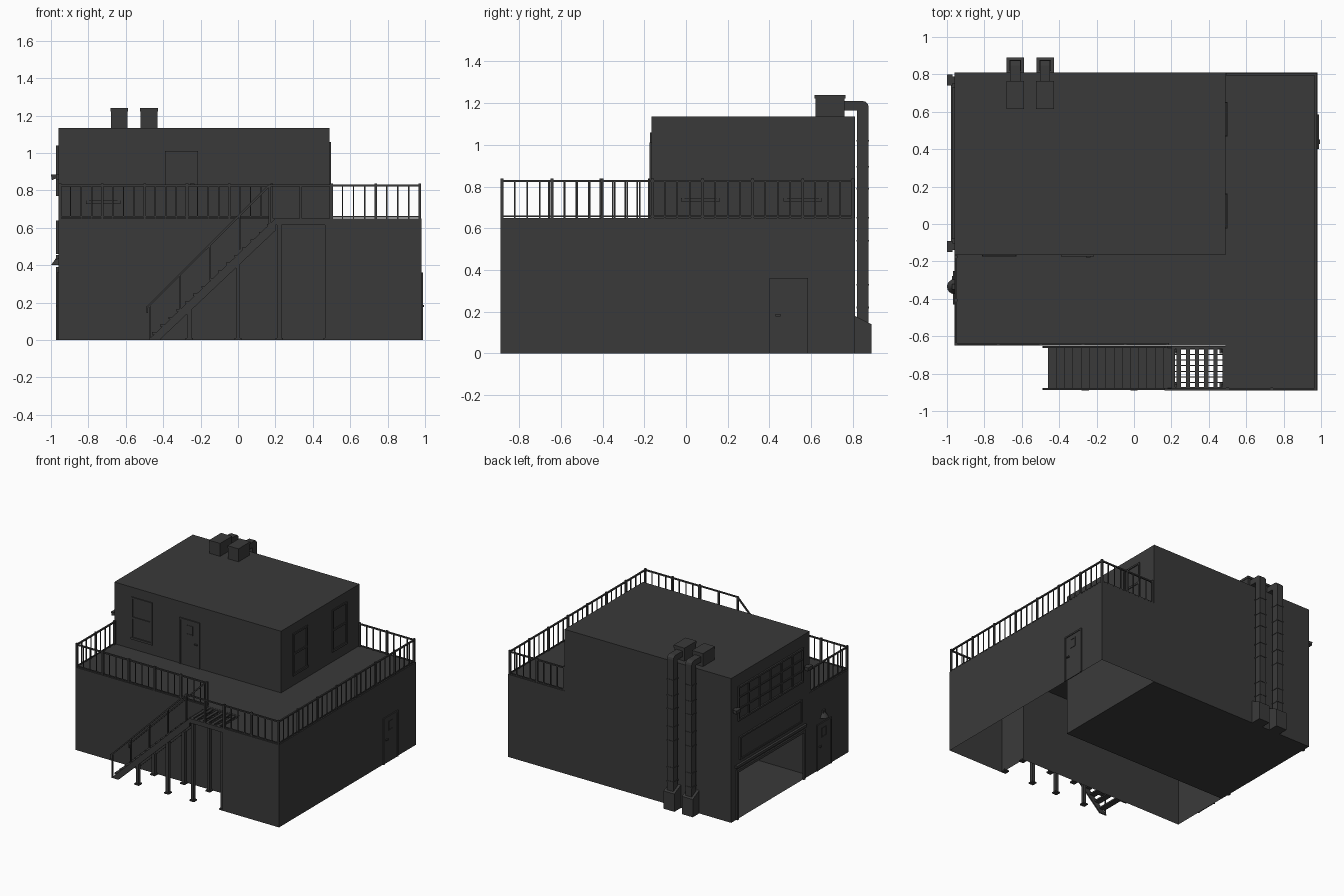
import bpy, bmesh, math

if "Cube" in bpy.data.objects:
    bpy.data.objects.remove(bpy.data.objects["Cube"])

MAT = bpy.data.materials.new("dark_grey")
MAT.diffuse_color = (0.042, 0.042, 0.042, 1)
MAT.use_nodes = True
MAT.node_tree.nodes["Principled BSDF"].inputs["Base Color"].default_value = MAT.diffuse_color


def finish(name, bm, normals=True):
    if normals:
        bmesh.ops.recalc_face_normals(bm, faces=bm.faces)
    me = bpy.data.meshes.new(name)
    bm.to_mesh(me)
    bm.free()
    me.materials.append(MAT)
    ob = bpy.data.objects.new(name, me)
    bpy.context.collection.objects.link(ob)
    return ob


def add_box(bm, x0, x1, y0, y1, z0, z1):
    vs = bmesh.ops.create_cube(bm, size=1)["verts"]
    for v in vs:
        v.co = ((x0 + x1) / 2 + v.co.x * (x1 - x0), (y0 + y1) / 2 + v.co.y * (y1 - y0),
                (z0 + z1) / 2 + v.co.z * (z1 - z0))


def boxes(name, items):
    bm = bmesh.new()
    for it in items:
        add_box(bm, *it)
    return finish(name, bm)


def prism(name, pts, axis, a, b):
    """Extrude an outline (x,z or y,z) along the given axis from a to b."""
    bm = bmesh.new()
    place = (lambda u, w: (a, u, w)) if axis == "x" else (lambda u, w: (u, a, w))
    f = bm.faces.new([bm.verts.new(place(*p)) for p in pts])
    r = bmesh.ops.extrude_face_region(bm, geom=[f])
    for v in [g for g in r["geom"] if isinstance(g, bmesh.types.BMVert)]:
        setattr(v.co, axis, b)
    return finish(name, bm)


def faces(name, polys):
    bm = bmesh.new()
    for p in polys:
        bm.faces.new([bm.verts.new(c) for c in p])
    bmesh.ops.remove_doubles(bm, verts=bm.verts, dist=1e-4)
    return finish(name, bm)


def wall_items(axis, pos, sign, rects):
    """Boxes standing proud of a wall: rect = u0,u1,z0,z1,depth."""
    out = []
    for u0, u1, z0, z1, d in rects:
        p, q = sorted((pos - sign * 0.002, pos + sign * d))
        out.append((p, q, u0, u1, z0, z1) if axis == "x" else (u0, u1, p, q, z0, z1))
    return out


def frame(u0, u1, z0, z1, t, d):
    return [(u0, u0 + t, z0, z1, d), (u1 - t, u1, z0, z1, d), (u0 + t, u1 - t, z1 - t, z1, d),
            (u0 + t, u1 - t, z0, z0 + t, d)]


# Ground floor shell: open underneath, deck on top
X0, X1, XM, YF, YB, YS, YU, D, H = -0.96, 0.98, 0.49, -0.65, 0.81, -0.89, -0.165, 0.65, 1.135
path = [(X0, YU), (X0, YF), (XM, YF), (XM, YS), (X1, YS), (X1, YB), (XM, YB)]
shell = [[(*p, 0), (*q, 0), (*q, D), (*p, D)] for p, q in zip(path, path[1:])]
shell.append([(*p, D) for p in path + [(XM, YU)]])
faces("ground_floor_walls_and_deck", shell)

# Main block with the garage opening in its left wall
G0, G1, GH = -0.08, 0.73, 0.37
left = [(YU, G0, 0, GH), (G1, YB, 0, GH), (YU, G0, GH, H), (G0, G1, GH, H), (G1, YB, GH, H)]
block = [[(X0, a, c), (X0, b, c), (X0, b, d), (X0, a, d)] for a, b, c, d in left]
block += [[(X0, YU, z), (XM, YU, z), (XM, YB, z), (X0, YB, z)] for z in (0, H)]
block += [[(X0, y, 0), (XM, y, 0), (XM, y, H), (X0, y, H)] for y in (YU, YB)]
block.append([(XM, YU, 0), (XM, YB, 0), (XM, YB, H), (XM, YU, H)])
faces("main_block", block)

# Garage surround, ledge and wall panel
boxes("garage_frame", wall_items("x", X0, -1, [
    (G0 - 0.02, G0, 0, GH, 0.012), (G1, G1 + 0.02, 0, GH, 0.012),
    (G0 - 0.02, G1 + 0.02, GH, GH + 0.02, 0.012), (G0 - 0.03, G1 + 0.03, 0.41, 0.43, 0.018)]))
boxes("wall_panel", wall_items("x", X0, -1, [(-0.05, 0.70, 0.47, 0.63, 0.006)]
                               + frame(-0.06, 0.71, 0.46, 0.64, 0.012, 0.012)))

# Long multi-pane window over the garage
bars = frame(G0, G1, 0.77, 1.04, 0.014, 0.012)
bars += [(G0 + i * 0.135 - 0.005, G0 + i * 0.135 + 0.005, 0.78, 1.03, 0.009) for i in range(1, 6)]
bars += [(G0, G1, z - 0.005, z + 0.005, 0.008) for z in (0.86, 0.95)]
boxes("garage_window_grid", wall_items("x", X0, -1, bars))


# Sash windows of the upper storey
def sash(name, axis, pos, sign, u0):
    u1 = u0 + 0.18
    boxes(name, wall_items(axis, pos, sign, frame(u0, u1, 0.73, 1.06, 0.013, 0.007)
          + [(u0, u1, 0.89, 0.905, 0.006), (u0 - 0.003, u1 + 0.003, 0.728, 0.745, 0.009)]))


sash("front_window", "y", YU, -1, -0.81)
sash("right_window_front", "x", XM, 1, -0.02)
sash("right_window_back", "x", XM, 1, 0.47)


# Doors: leaf, frame, small light and handle
def door(name, axis, pos, sign, u0, u1, z0, handle, panes):
    z1 = z0 + 0.362
    r = [(u0 + 0.012, u1 - 0.012, z0, z1 - 0.012, 0.004)] + frame(u0, u1, z0, z1, 0.012, 0.009)[:3]
    for a, b in panes:
        r += frame(a, b, z0 + 0.245, z0 + 0.318, 0.006, 0.007)
    r.append((handle - 0.012, handle + 0.012, z0 + 0.178, z0 + 0.188, 0.014))
    boxes(name, wall_items(axis, pos, sign, r))


door("right_door", "x", X1, 1, 0.40, 0.585, 0, 0.44, [(0.465, 0.518)])
door("left_door", "x", X0, -1, -0.43, -0.25, 0, -0.29, [(-0.37, -0.31)])
door("deck_door", "y", YU, -1, -0.39, -0.215, D, -0.245, [(-0.33, -0.275)])

# Wall lamps
for nm, y in (("lamp_back", 0.77), ("lamp_front", -0.12)):
    boxes(nm + "_mount", [(-0.972, X0, y - 0.018, y + 0.018, 0.855, 0.885)])
    prism(nm, [(-0.97, 0.865), (-0.995, 0.855), (-1.0, 0.885), (-0.97, 0.885)], "y", y - 0.03, y + 0.03)
bm = bmesh.new()
bmesh.ops.create_cone(bm, cap_ends=True, segments=16, radius1=0.04, radius2=0.012, depth=0.04)
bmesh.ops.bisect_plane(bm, geom=bm.verts[:] + bm.edges[:] + bm.faces[:], plane_co=(0, 0, 0),
                       plane_no=(1, 0, 0), clear_outer=True)
bmesh.ops.translate(bm, verts=bm.verts, vec=(X0, -0.335, 0.42))
finish("door_lamp_shade", bm)
boxes("door_lamp_mount", [(-0.972, X0, -0.35, -0.32, 0.40, 0.455)])


# Deck railings with posts and balusters
def railing(name, axis, pos, a, b, bays):
    def put(u0, u1, half, z0, z1):
        return ((u0, u1, pos - half, pos + half, z0, z1) if axis == "x"
                else (pos - half, pos + half, u0, u1, z0, z1))
    items = [put(a, b, 0.006, 0.822, 0.832), put(a, b, 0.004, 0.655, 0.662)]
    n = bays * 4
    for i in range(n + 1):
        u = a + (b - a) * i / n
        h, top = (0.007, 0.838) if i % 4 == 0 else (0.0035, 0.825)
        items.append(put(u - h, u + h, h, D, top))
    boxes(name, items)


railing("railing_front_left", "x", -0.642, -0.952, 0.18, 5)
railing("railing_front_right", "x", -0.882, 0.50, 0.972, 2)
railing("railing_right", "y", 0.972, -0.882, 0.80, 7)
railing("railing_left", "y", -0.952, -0.642, -0.175, 2)
railing("railing_back", "x", 0.80, 0.50, 0.972, 2)

# Landing: frame and grating
L0, L1 = 0.20, 0.49
boxes("landing_frame", [(L0, L1, -0.89, -0.872, 0.615, D), (L0, L1, -0.668, -0.652, 0.615, D),
                        (L0, L0 + 0.02, -0.872, -0.668, 0.615, D), (L1 - 0.016, L1, -0.872, -0.668, 0.615, D)])
boxes("landing_grating",
      [(x, x + 0.022, -0.875, -0.665, 0.638, 0.647) for x in [0.228 + i * 0.049 for i in range(5)]]
      + [(L0, L1, y, y + 0.005, 0.632, 0.64) for y in [-0.85 + i * 0.03 for i in range(7)]])
boxes("landing_railing", [(0.17, 0.50, -0.889, -0.879, 0.822, 0.832)]
      + [(x - 0.006, x + 0.006, -0.89, -0.878, 0.62, 0.832) for x in (0.17, 0.335, 0.495)])

# Staircase: treads, stringers, sloping handrails
boxes("stair_treads", [(-0.46 + i * 0.044, -0.412 + i * 0.044, -0.88, -0.66,
                        0.03 + i * 0.0413, 0.042 + i * 0.0413) for i in range(15)])
for side, y in (("outer", -0.888), ("inner", -0.662)):
    prism("stringer_" + side, [(-0.48, 0), (-0.42, 0), (L0, 0.585), (L0, D)], "y", y, y + 0.01)
    prism("handrail_" + side, [(-0.485, 0.17), (0.17, 0.82), (0.18, 0.832), (0.166, 0.832), (-0.485, 0.183)],
          "y", y, y + 0.01)
    boxes("stair_rail_posts_" + side, [(x - 0.004, x + 0.004, y, y + 0.009, x + 0.475, x + 0.655)
                                       for x in (-0.473, -0.31, -0.15, 0.01, 0.17)])
    boxes("handrail_end_" + side, [(-0.49, -0.48, y, y + 0.01, 0.145, 0.183)])

# Support posts with foot plates
legs = []
for x, top in ((-0.26, 0.17), (0.0, 0.41), (0.22, 0.62), (0.478, 0.62)):
    for y in (-0.87, -0.672):
        legs += [(x - 0.012, x + 0.012, y - 0.012, y + 0.012, 0, top),
                 (x - 0.02, x + 0.02, y - 0.02, y + 0.02, 0, 0.01)]
boxes("support_posts", legs)

# Two ducts: roof unit, bent pipe with bands, sloped wall base
for nm, x in (("left", -0.635), ("right", -0.475)):
    boxes("roof_unit_" + nm, [(x - 0.045, x + 0.045, 0.62, 0.76, H - 0.005, 1.222),
                              (x - 0.048, x + 0.048, 0.615, 0.765, 1.222, 1.24)])
    bend = [(0.847 + 0.028 * math.sin(math.radians(t)), 1.182 + 0.028 * math.cos(math.radians(t)))
            for t in range(0, 91, 30)]
    prism("duct_pipe_" + nm, [(0.755, 1.165), (0.755, 1.21)] + bend + [(0.875, 0.14), (0.82, 0.14), (0.82, 1.165)],
          "x", x - 0.027, x + 0.027)
    boxes("duct_bands_" + nm, [(x - 0.03, x + 0.03, 0.817, 0.878, z - 0.004, z + 0.004)
                               for z in (0.22, 0.33, 0.54, 0.65, 0.79, 0.895, 1.02)])
    prism("duct_base_" + nm, [(YB, 0), (0.89, 0), (0.89, 0.14), (YB, 0.18)], "x", x - 0.047, x + 0.047)
